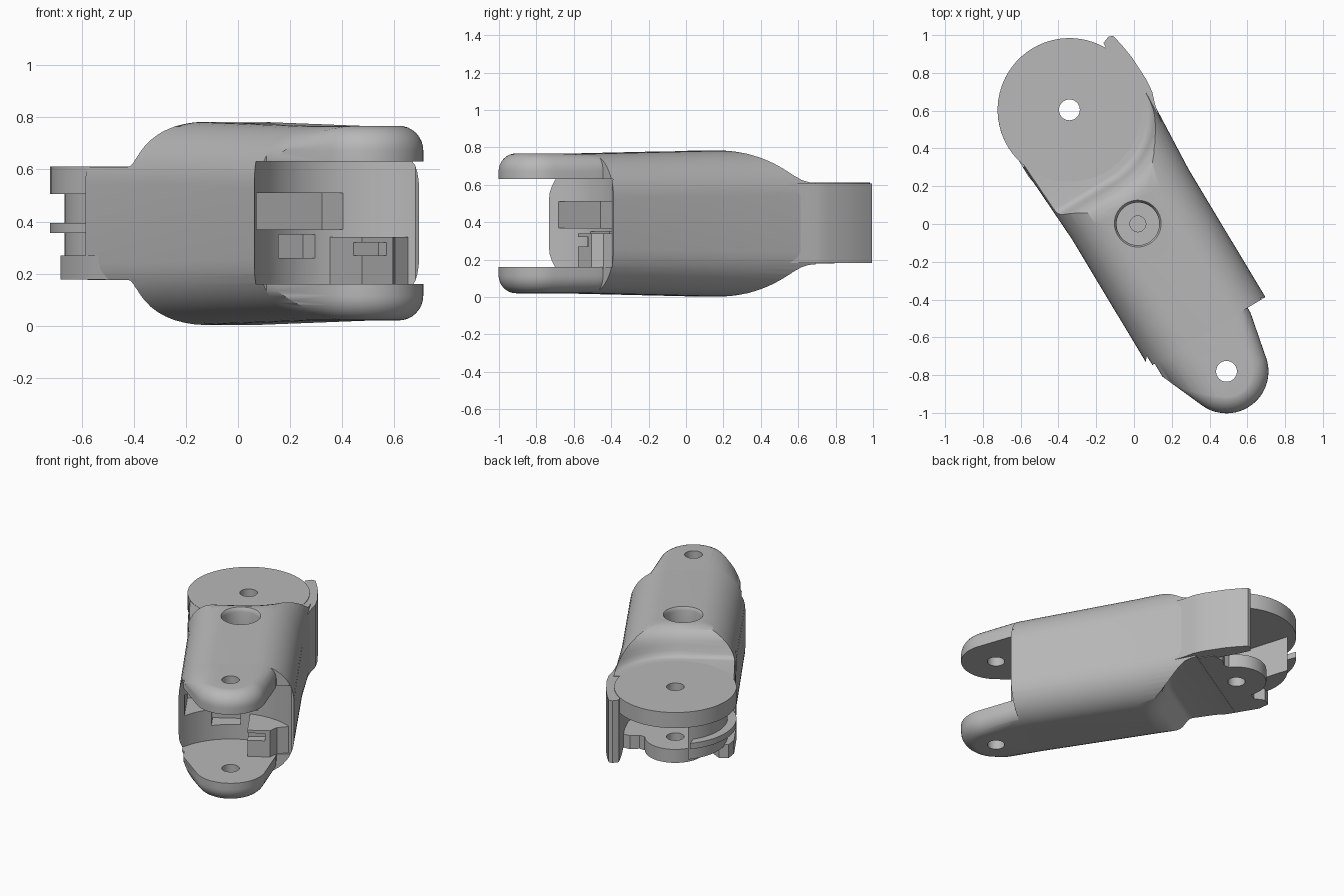
import bpy, bmesh, math
from math import sin, cos, pi, radians
from mathutils import Matrix

if "Cube" in bpy.data.objects:
    bpy.data.objects.remove(bpy.data.objects["Cube"])

grey = bpy.data.materials.new("matte_grey")
grey.use_nodes = True
grey.diffuse_color = (0.48, 0.48, 0.48, 1)
grey.node_tree.nodes["Principled BSDF"].inputs["Base Color"].default_value = (0.48, 0.48, 0.48, 1)

TURN = Matrix.Rotation(radians(31), 4, "Z")
CX = 0.018                 # hinge line
FRONT, BACK = -0.921, 0.694
MID = 0.393                # mid height
parts = []


def finish(name, bm):
    bmesh.ops.recalc_face_normals(bm, faces=bm.faces)
    mesh = bpy.data.meshes.new(name)
    bm.to_mesh(mesh)
    bm.free()
    mesh.materials.append(grey)
    obj = bpy.data.objects.new(name, mesh)
    bpy.context.collection.objects.link(obj)
    return obj


def loft(name, rings):
    """Skin a stack of equal-length closed rings and cap both ends."""
    bm = bmesh.new()
    rows = [[bm.verts.new(p) for p in ring] for ring in rings]
    for a, b in zip(rows, rows[1:]):
        for i in range(len(a)):
            j = (i + 1) % len(a)
            bm.faces.new((a[i], a[j], b[j], b[i]))
    bm.faces.new(rows[0])
    bm.faces.new(rows[-1])
    return finish(name, bm)


def prism(name, outline, z0, z1):
    return loft(name, [[(x, y, z) for x, y in outline] for z in (z0, z1)])


def arc(cx, cy, r, a0, a1, n=24):
    steps = [radians(a0 + (a1 - a0) * i / n) for i in range(n + 1)]
    return [(cx + r * cos(a), cy + r * sin(a)) for a in steps]


def disc(name, cy, r, z0, z1):
    return prism(name, arc(CX, cy, r, 0, 360, 64)[:-1], z0, z1)


def box(name, x0, x1, y0, y1, z0, z1):
    return prism(name, [(x0, y0), (x1, y0), (x1, y1), (x0, y1)], z0, z1)


def lathe(name, cy, profile, n=72):
    """Closed solid turned about a vertical axis; profile ends lie on the axis."""
    bm = bmesh.new()
    vs = [bm.verts.new((CX + r, cy, z)) for r, z in profile]
    es = [bm.edges.new(p) for p in zip(vs, vs[1:])]
    bmesh.ops.spin(bm, geom=vs + es, cent=(CX, cy, 0), axis=(0, 0, 1), angle=2 * pi, steps=n)
    bmesh.ops.remove_doubles(bm, verts=bm.verts, dist=1e-5)
    return finish(name, bm)


def combine(obj, tool, op="DIFFERENCE"):
    mod = obj.modifiers.new(op, "BOOLEAN")
    mod.operation, mod.object, mod.solver = op, tool, "EXACT"
    bpy.context.view_layer.objects.active = obj
    bpy.ops.object.modifier_apply(modifier=mod.name)
    bpy.data.objects.remove(tool)


def section(y, half_w, half_h, r=0.24):
    """Rounded rectangle across the body."""
    pts = []
    for sx, sz, a0 in ((1, 1, 0), (-1, 1, 90), (-1, -1, 180), (1, -1, 270)):
        ring = arc(sx * (half_w - r), sz * (half_h - r), r, a0, a0 + 90, 12)
        pts += [(0.037 + x, y, MID + z) for x, z in ring]
    return pts


# Main body, slightly taller and wider at the back
body = loft("body", [section(-0.69, 0.36, 0.374), section(0.1, 0.36, 0.39),
                     section(0.56, 0.385, 0.39)])


# Steep shoulders down to the back hinge: straight on the right, curved on the left
def shoulder_ring(r, z):
    plan = ([(-0.7, 1.3), (-0.7, BACK - r)] + arc(CX, BACK, r, 270, 345, 30)
            + [(0.8, BACK - 0.1), (0.8, 1.3)])
    return [(x, y, z) for x, y in plan]


shoulder = [(0.41, 0.217), (0.427, 0.221), (0.441, 0.234), (0.452, 0.258), (0.462, 0.29),
            (0.474, 0.322), (0.492, 0.35), (0.518, 0.372), (0.55, 0.385), (0.6, 0.396), (0.6, 0.6)]
for s in (1, -1):
    combine(body, loft("shoulder_cutter", [shoulder_ring(r, MID + s * z) for r, z in shoulder]))

# Front socket, back socket and the pockets in the front socket wall
combine(body, disc("socket_cutter", FRONT, 0.43, 0.16, 0.63))
combine(body, disc("back_cutter", BACK, 0.37, 0.27, 0.505))
combine(body, box("pocket_cutter", -0.29, 0.16, -0.64, -0.36, 0.37, 0.51))
combine(body, box("pocket_cutter", -0.13, 0.05, -0.6, -0.4, 0.26, 0.35))

# Counterbore in the top with softened lip
combine(body, lathe("bore_cutter", -0.01, [(0, 0.62), (0.113, 0.62), (0.113, 0.755),
                                           (0.118, 0.772), (0.13, 0.79), (0.13, 0.9), (0, 0.9)]))
combine(body, disc("pin_hole_cutter", -0.01, 0.042, 0.56, 0.7))
parts.append(body)


# Front fork: body section trimmed to a tapering, round-ended, soft-rimmed plan
def prong_ring(inset, z):
    w = 0.287 - inset
    plan = ([(-w, -0.4), (-w, -0.77)]
            + arc(CX, FRONT, 0.222 - inset, 205, 352, 32) + [(w, -0.72), (w, -0.4)])
    return [(x, y, z) for x, y in plan]


SOFT = 0.095
curve = [(SOFT * (1 - cos(a)), SOFT * (1 - sin(a)))
         for a in [radians(90 * i / 8) for i in range(9)]]
low = [prong_ring(inset, 0.02 + dz) for inset, dz in reversed(curve)]
high = [prong_ring(inset, 0.768 - dz) for inset, dz in curve]
fork = loft("fork_prongs", [section(-1.3, 0.36, 0.374), section(-0.685, 0.36, 0.374)])
combine(fork, loft("prong_mask", low + high), "INTERSECT")
combine(fork, box("fork_gap_cutter", -0.6, 0.6, -1.5, -0.5, 0.16, 0.63))
combine(fork, disc("hole_cutter", FRONT, 0.055, -0.2, 1))
parts.append(fork)

# Stop block with a groove inside the socket
block = prism("stop_block", [(0.11, -0.74), (0.25, -0.74), (0.29, -0.69), (0.36, -0.67),
                             (0.36, -0.46), (0.11, -0.46)], 0.15, 0.34)
combine(block, box("groove_cutter", 0.05, 0.22, -0.8, -0.68, 0.27, 0.32))
parts.append(block)

# Back hinge: upper disc and scalloped lower plate
lower_plan = ([(-0.31, 0.32), (0.38, 0.32), (0.38, 0.66), (0.3, 0.7), (0.24, 0.69)]
              + arc(CX, BACK, 0.19, 5, 170, 16)
              + [(-0.22, 0.73), (-0.26, 0.79), (-0.32, 0.79), (-0.35, 0.72), (-0.35, 0.5)])
for obj in (disc("upper_hinge_disc", BACK, 0.38, 0.505, 0.612),
            prism("lower_hinge_plate", lower_plan, 0.178, 0.27)):
    combine(obj, disc("hole_cutter", BACK, 0.055, -0.2, 1))
    parts.append(obj)

# Right side of the back hinge: upright web with a thin ledge around it
for name, r, z0, z1 in (("side_ledge", 0.38, 0.355, 0.395), ("hinge_web", 0.325, 0.26, 0.51)):
    parts.append(prism(name, arc(CX, BACK, r, 108, 225) + [(-0.22, 0.45)], z0, z1))

# Guard plate on the left side of the back hinge
guard_plan = [(0.3, 0.3), (0.393, 0.3), (0.405, 0.4), (0.42, 0.48), (0.443, 0.55), (0.45, 0.62),
              (0.445, 0.76), (0.432, 0.85), (0.418, 0.91), (0.395, 0.92), (0.355, 0.905),
              (0.345, 0.8), (0.34, 0.6)]
parts.append(prism("guard_plate", guard_plan, 0.182, 0.608))

# Turn into place and shade
for obj in parts:
    obj.data.transform(TURN)
    bpy.ops.object.select_all(action="DESELECT")
    obj.select_set(True)
    bpy.context.view_layer.objects.active = obj
    bpy.ops.object.shade_smooth_by_angle(angle=radians(35))
